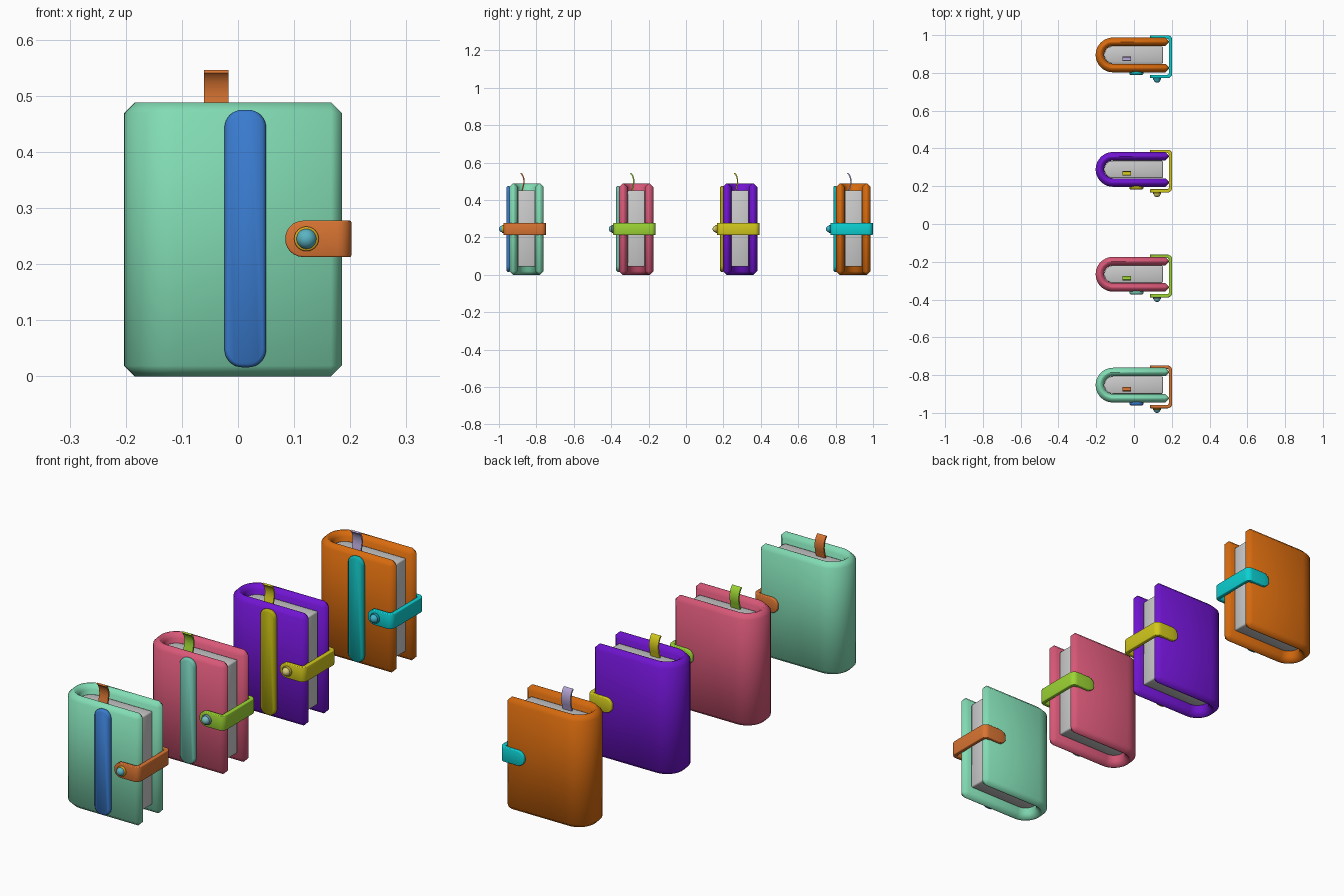
import bpy, bmesh, math
from mathutils import Vector

if "Cube" in bpy.data.objects:
    bpy.data.objects.remove(bpy.data.objects["Cube"])

ID = lambda u, v, w: (u, v, w)          # profile in xy, width along z
XZ = lambda u, v, w: (u, w, v)          # profile in xz, depth along y
YZ = lambda u, v, w: (w, u, v)          # path in yz, width along x


def material(name, hexcol):
    rgb = [int(hexcol[i:i + 2], 16) / 255 for i in (0, 2, 4)]
    lin = [c / 12.92 if c <= 0.04045 else ((c + 0.055) / 1.055) ** 2.4 for c in rgb]
    m = bpy.data.materials.new(name)
    m.diffuse_color = (*lin, 1)
    m.use_nodes = True
    m.node_tree.nodes["Principled BSDF"].inputs["Base Color"].default_value = m.diffuse_color
    return m


def finish(bm, name, y, mat, bevel=0, segs=1, limit=50):
    bmesh.ops.recalc_face_normals(bm, faces=bm.faces)
    if bevel:
        edges = [e for e in bm.edges if e.calc_face_angle(0) > math.radians(50)]
        bmesh.ops.bevel(bm, geom=edges, offset=bevel, segments=segs, profile=0.5,
                        affect='EDGES', clamp_overlap=True)
    for f in bm.faces:
        f.smooth = True
    me = bpy.data.meshes.new(name)
    bm.to_mesh(me)
    bm.free()
    me.set_sharp_from_angle(angle=math.radians(limit))
    ob = bpy.data.objects.new(name, me)
    ob.location.y = y
    if mat:
        me.materials.append(mat)
    bpy.context.collection.objects.link(ob)


def prism(pts, w0, w1, axes):
    bm = bmesh.new()
    a = [bm.verts.new(axes(u, v, w0)) for u, v in pts]
    b = [bm.verts.new(axes(u, v, w1)) for u, v in pts]
    n = len(pts)
    bm.faces.new(a)
    bm.faces.new(b[::-1])
    for i in range(n):
        bm.faces.new((a[i], a[(i + 1) % n], b[(i + 1) % n], b[i]))
    return bm


def ribbon(path, w, t, axes):
    # path entries are (u, v, half width); t is the thickness
    bm = bmesh.new()
    rings = []
    for i, (u, v, h) in enumerate(path):
        p, q = path[max(i - 1, 0)], path[min(i + 1, len(path) - 1)]
        d = Vector((q[0] - p[0], q[1] - p[1])).normalized()
        n = Vector((-d.y, d.x)) * t / 2
        rings.append([bm.verts.new(axes(u + s * n.x, v + s * n.y, w + k * h))
                      for s, k in ((1, 1), (1, -1), (-1, -1), (-1, 1))])
    for a, b in zip(rings, rings[1:]):
        for i in range(4):
            j = (i + 1) % 4
            bm.faces.new((a[i], a[j], b[j], b[i]))
    bm.faces.new(rings[0])
    bm.faces.new(rings[-1][::-1])
    return bm


def arc(cx, cy, r, a0, a1, n):
    return [(cx + r * math.cos(math.radians(a0 + (a1 - a0) * i / n)),
             cy + r * math.sin(math.radians(a0 + (a1 - a0) * i / n))) for i in range(n + 1)]


def book(i, y, cover, strip, strap, mark, stud, rim):
    mats = [material(f"{n}_{i}", c) for n, c in (("cover", cover), ("strip", strip),
            ("strap", strap), ("bookmark", mark), ("stud", stud), ("stud_rim", rim))]
    # wrapped cover, U-shaped in plan
    R, r, cx = 0.092, 0.047, -0.111
    pts = [(0.185, R)] + arc(cx, 0, R, 90, 270, 24) + [(0.185, -R), (0.185, -r)]
    pts += arc(cx, 0, r, 270, 90, 24) + [(0.185, r)]
    finish(prism(pts, 0, 0.488, ID), f"cover_{i}", y, mats[0], 0.019)
    # page block
    pts = arc(cx, 0, 0.046, 90, 270, 16) + [(0.153, -0.046), (0.153, 0.046)]
    finish(prism(pts, 0.043, 0.451, ID), f"pages_{i}", y, None, 0.006, 2)
    # front strip with rounded ends
    pts = []
    for x, z, a in ((0.018, 0.443, 0), (0.008, 0.443, 90), (0.008, 0.048, 180), (0.018, 0.048, 270)):
        pts += arc(x, z, 0.032, a, a + 90, 8)
    finish(prism(pts, -0.107, -0.085, XZ), f"front_strip_{i}", y, mats[1], 0.006, 1)
    # closing strap with rounded ends
    h = 0.0325
    tip = [(0.084 + h * (1 - math.cos(math.radians(a))), h * math.sin(math.radians(a)))
           for a in (14, 28, 42, 56, 72, 90)]
    path = [(x, -0.114, w) for x, w in tip]
    path += [(x, v, h) for x, v in arc(0.177, -0.098, 0.016, 270, 360, 5)]
    path += [(x, v, h) for x, v in arc(0.177, 0.079, 0.016, 0, 90, 5)]
    path += [(x, 0.095, w) for x, w in tip[::-1]]
    finish(ribbon(path, 0.245, 0.018, ID), f"strap_{i}", y, mats[2], 0.005, 2)
    # stud rim and dome
    finish(prism(arc(0.122, 0.245, 0.022, 0, 345, 23), -0.131, -0.115, XZ),
           f"stud_rim_{i}", y, mats[5], 0.003, 2)
    bm = bmesh.new()
    bmesh.ops.create_uvsphere(bm, u_segments=24, v_segments=12, radius=0.018)
    bmesh.ops.translate(bm, verts=bm.verts, vec=(0.122, -0.129, 0.245))
    finish(bm, f"stud_{i}", y, mats[4])
    # curved bookmark ribbon
    pts = [(-0.024, 0.44), (-0.021, 0.46), (-0.016, 0.478), (-0.013, 0.495),
           (-0.014, 0.512), (-0.018, 0.526), (-0.024, 0.537), (-0.031, 0.543)]
    finish(ribbon([(u, v, 0.022) for u, v in pts], -0.039, 0.007, YZ), f"bookmark_{i}", y, mats[3])


book(1, -0.853, "82DCB4", "3A7CD0", "D87432", "D87432", "5AB4C4", "D8A820")
book(2, -0.266, "D85878", "72C4B0", "9CD434", "9CD434", "78BCC0", "6C8CA0")
book(3, 0.289, "7014D0", "B0A810", "D2C81C", "D2C81C", "D8CC78", "B0A030")
book(4, 0.895, "D66A0E", "10B0B0", "0CD0D2", "B4A4D4", "40B4CC", "1890A0")
